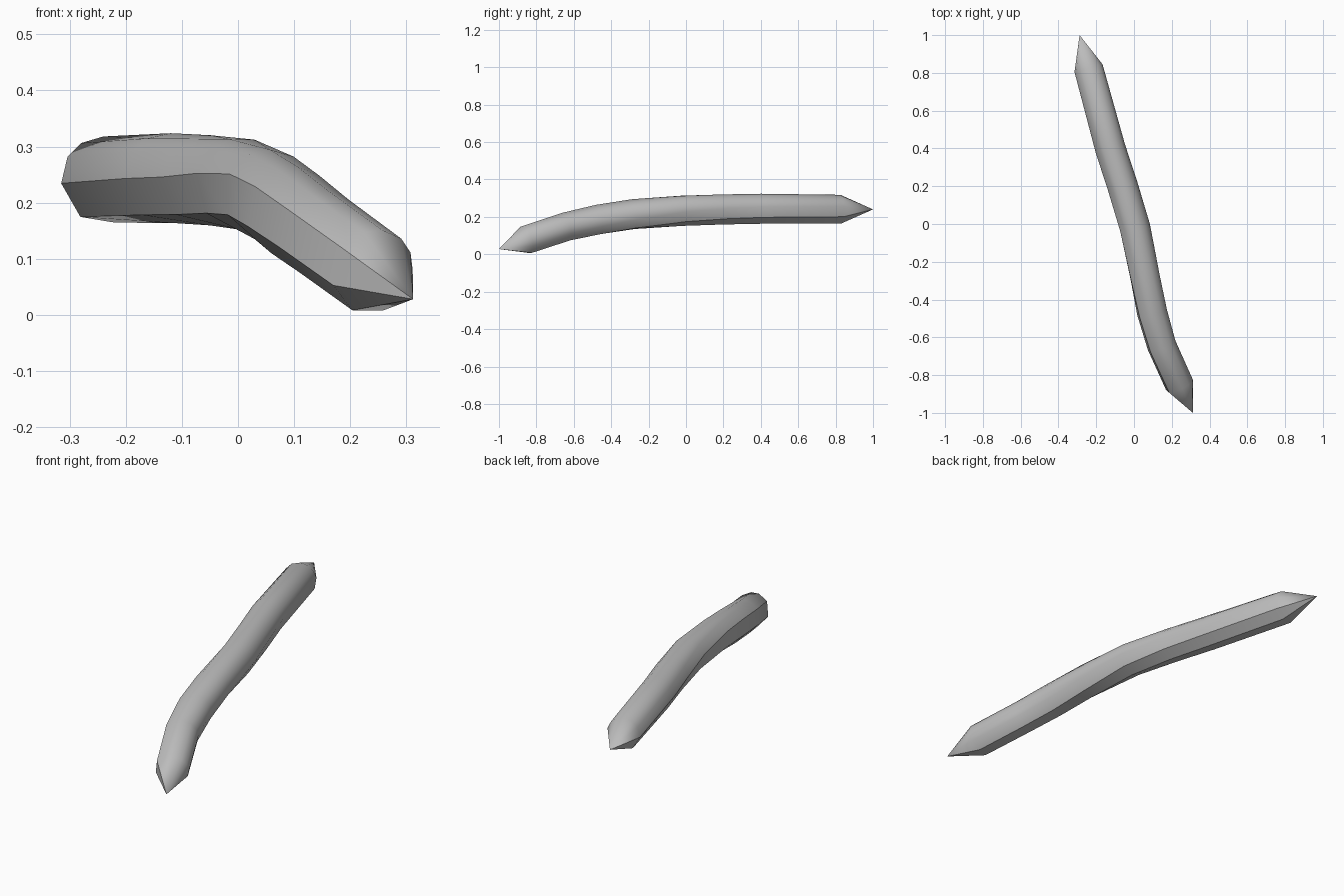
import bpy, bmesh
from math import cos, sin, radians
from mathutils import Vector

if "Cube" in bpy.data.objects:
    bpy.data.objects.remove(bpy.data.objects["Cube"], do_unlink=True)

# Material
grey = bpy.data.materials.new("plain grey")
grey.use_nodes = True
colour = (0.5, 0.5, 0.5, 1)
grey.diffuse_color = colour
grey.node_tree.nodes["Principled BSDF"].inputs["Base Color"].default_value = colour

# Centre line from back to front: x, y, z, radius, twist in degrees
path = [(-0.24, 0.825, 0.24, 0.078, 0), (-0.125, 0.40, 0.243, 0.081, -4),
        (-0.06, 0.20, 0.24, 0.081, -8), (0.005, -0.02, 0.234, 0.082, -17),
        (0.055, -0.28, 0.213, 0.082, -32), (0.094, -0.47, 0.184, 0.082, -38),
        (0.145, -0.645, 0.146, 0.079, -38), (0.24, -0.855, 0.077, 0.078, -38)]
back_tip, front_tip = Vector((-0.288, 1, 0.24)), Vector((0.312, -1, 0.028))

# Uneven cross-section: rounded above, broad facets below
section = [12, 40, 65, 90, 122, 148, 184, 237, 285, 330]

bm = bmesh.new()
points = [Vector(p[:3]) for p in path]
rings = []
for i, (centre, p) in enumerate(zip(points, path)):
    ahead = points[min(i + 1, len(points) - 1)]
    behind = points[max(i - 1, 0)]
    along = (behind - ahead).normalized()
    side = along.cross(Vector((0, 0, 1))).normalized()
    up = side.cross(along)
    angles = [radians(a + p[4]) for a in section]
    rings.append([bm.verts.new(centre + p[3] * (side * cos(a) + up * sin(a)))
                  for a in angles])

# Shaft faces between neighbouring rings
n = len(section)
for r, s in zip(rings, rings[1:]):
    for k in range(n):
        m = (k + 1) % n
        bm.faces.new((r[k], r[m], s[m], s[k]))

# Pointed ends
for ring, tip in ((rings[0], back_tip), (rings[-1], front_tip)):
    apex = bm.verts.new(tip)
    for k in range(n):
        bm.faces.new((ring[k], ring[(k + 1) % n], apex))

bmesh.ops.recalc_face_normals(bm, faces=bm.faces)
mesh = bpy.data.meshes.new("bent_rod")
bm.to_mesh(mesh)
bm.free()
mesh.materials.append(grey)
rod = bpy.data.objects.new("bent_rod", mesh)
bpy.context.collection.objects.link(rod)

# Smooth shading with the broad facets kept crisp
bpy.ops.object.select_all(action='DESELECT')
rod.select_set(True)
bpy.context.view_layer.objects.active = rod
bpy.ops.object.shade_smooth_by_angle(angle=radians(40))
